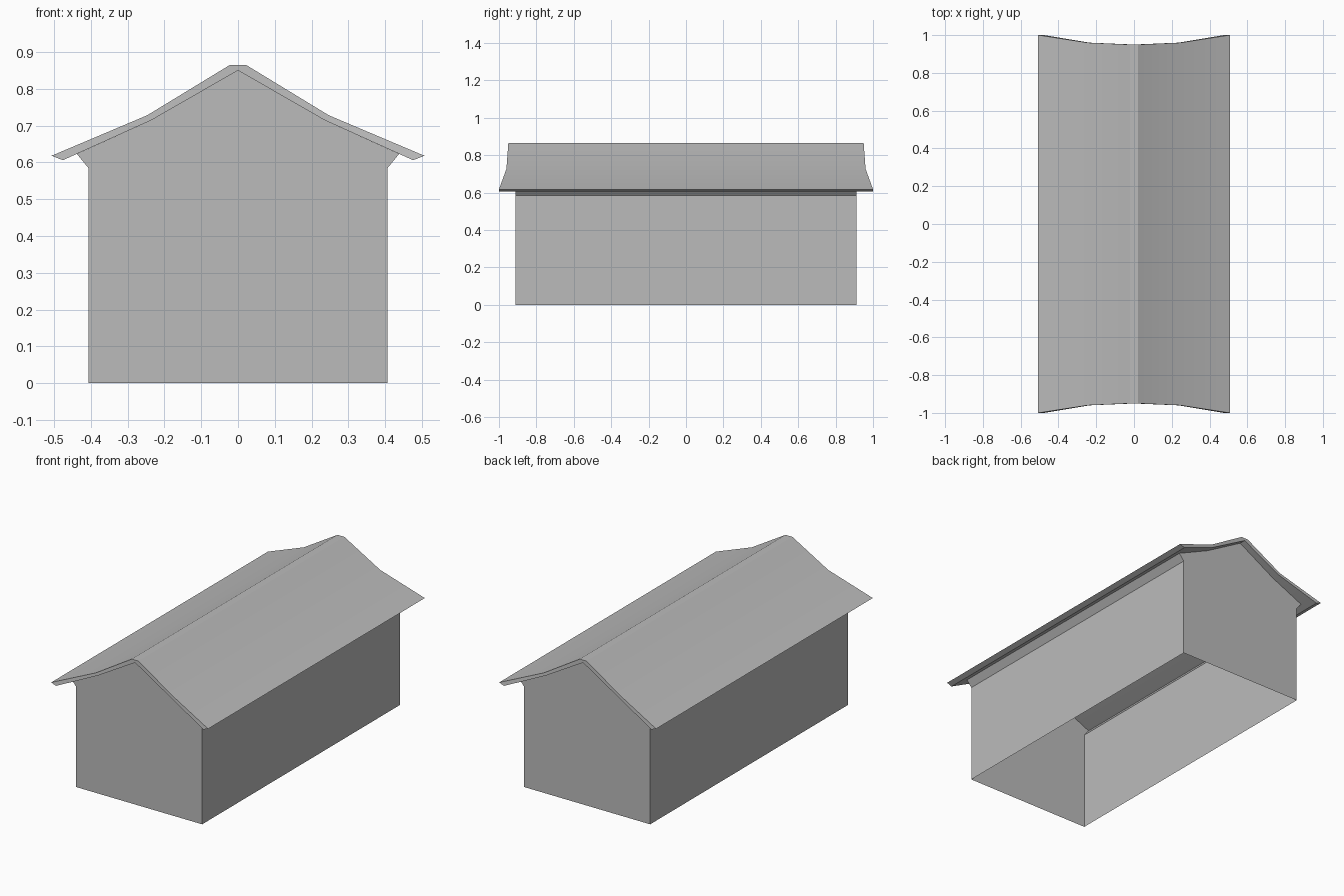
import bpy
import math

cube = bpy.data.objects.get("Cube")
if cube:
    bpy.data.objects.remove(cube, do_unlink=True)

grey = bpy.data.materials.new("plain_grey")
grey.use_nodes = True
colour = (0.5, 0.5, 0.5, 1)
grey.diffuse_color = colour
grey.node_tree.nodes["Principled BSDF"].inputs["Base Color"].default_value = colour


def make(name, verts, faces):
    mesh = bpy.data.meshes.new(name)
    mesh.from_pydata(verts, [], faces)
    mesh.materials.append(grey)
    obj = bpy.data.objects.new(name, mesh)
    bpy.context.collection.objects.link(obj)
    bpy.ops.object.select_all(action="DESELECT")
    obj.select_set(True)
    bpy.context.view_layer.objects.active = obj
    bpy.ops.object.mode_set(mode="EDIT")
    bpy.ops.mesh.select_all(action="SELECT")
    bpy.ops.mesh.normals_make_consistent(inside=False)
    bpy.ops.object.mode_set(mode="OBJECT")
    bpy.ops.object.shade_smooth_by_angle(angle=math.radians(25))
    return obj


def mirrored(half):
    """Left-to-right profile from its +x half, listed from the middle outwards."""
    return [(-x, *rest) for x, *rest in reversed(half)] + [p for p in half if p[0] > 0]


# Roof: a thin bent slab whose ends sweep outwards towards the eaves
top = mirrored([(0.022, 0.865, 0.95), (0.247, 0.728, 0.96), (0.507, 0.618, 1.0)])
under = mirrored([(0, 0.85, 0.95), (0.235, 0.715, 0.96), (0.476, 0.606, 1.0)])
ring = top + under[::-1]
n = len(ring)
verts = [(x, s * y, z) for s in (-1, 1) for x, z, y in ring]
faces = [(i, (i + 1) % n, (i + 1) % n + n, i + n) for i in range(n)]
for k in (0, n):
    # End boards: two bends each side and a triangle under the ridge
    u = [k + n - 1 - i for i in range(len(under))]
    t = [k + i for i in range(len(top))]
    faces += [(t[0], t[1], u[1], u[0]), (t[1], t[2], u[2], u[1]),
              (t[2], t[3], u[2]),
              (t[3], t[4], u[3], u[2]), (t[4], t[5], u[4], u[3])]
make("roof", verts, faces)

# Walls: single sheets, open below, flaring out under the eaves
outline = mirrored([(0, 0.85), (0.235, 0.715), (0.438, 0.623), (0.407, 0.585), (0.407, 0)])
m = len(outline)
verts = [(x, y, z) for y in (-0.912, 0.912) for x, z in outline]
faces = [tuple(range(m)), tuple(range(m, 2 * m))]
for i in (0, 1, m - 3, m - 2):
    faces.append((i, i + 1, i + 1 + m, i + m))
make("walls", verts, faces)
